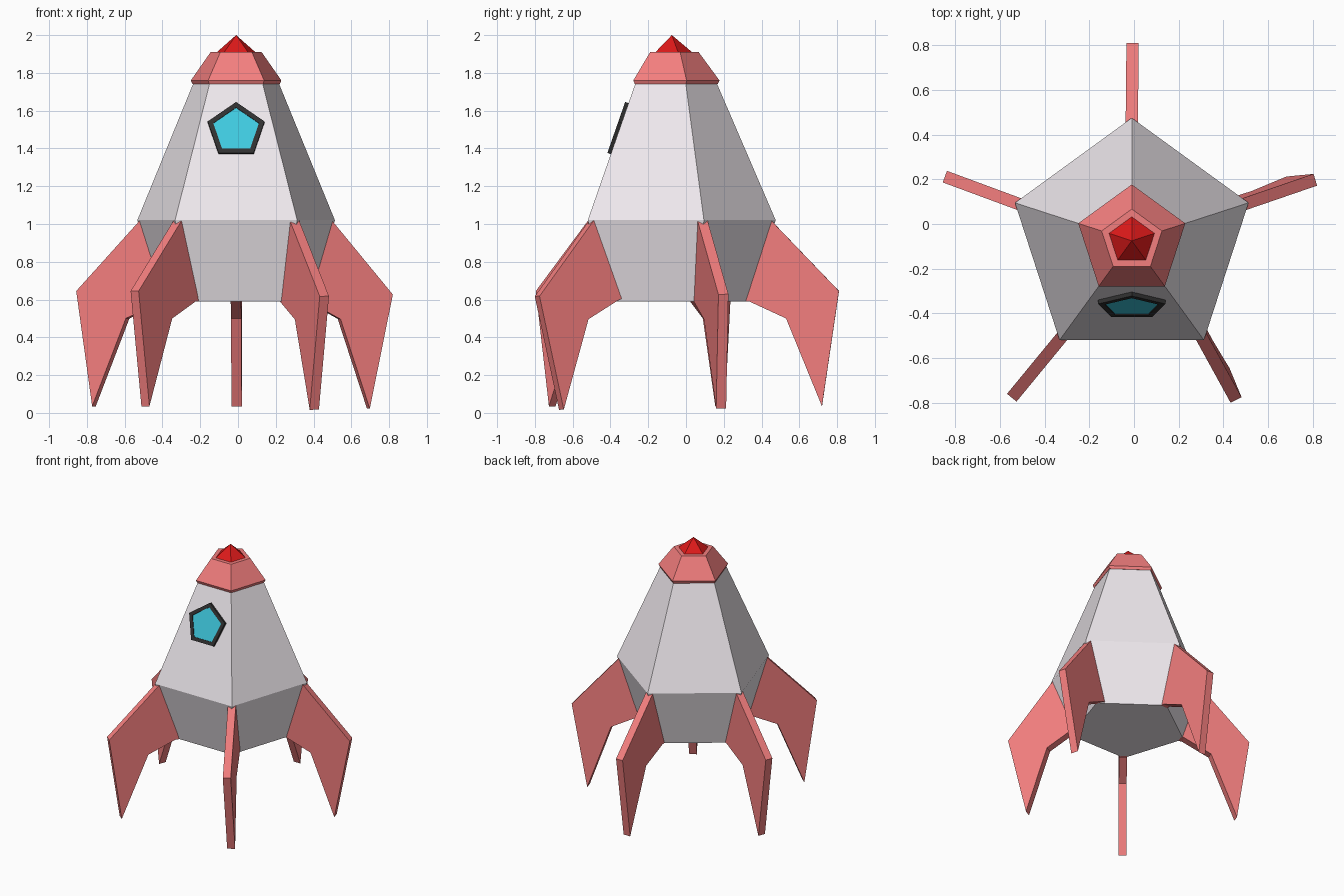
import bpy, bmesh, math
from mathutils import Matrix, Vector

if "Cube" in bpy.data.objects:
    bpy.data.objects.remove(bpy.data.objects["Cube"])

AXIS = Matrix.Translation((-0.01, -0.075, 0))   # hull axis sits slightly off centre


def material(name, rgb):
    m = bpy.data.materials.new(name)
    m.diffuse_color = (*rgb, 1)
    m.use_nodes = True
    m.node_tree.nodes["Principled BSDF"].inputs["Base Color"].default_value = m.diffuse_color
    return m


WHITE = material("white", (0.87, 0.82, 0.86))
PINK = material("coral", (0.9, 0.21, 0.21))
RED = material("red", (0.72, 0.01, 0.01))
DARK = material("dark", (0.03, 0.03, 0.03))
CYAN = material("cyan", (0.05, 0.6, 0.75))


def finish(bm, name, mat, matrix):
    bmesh.ops.recalc_face_normals(bm, faces=bm.faces)
    me = bpy.data.meshes.new(name)
    bm.to_mesh(me)
    bm.free()
    me.materials.append(mat)
    me.transform(matrix)
    ob = bpy.data.objects.new(name, me)
    bpy.context.collection.objects.link(ob)
    return ob


def penta_loft(name, rings, mat, matrix=AXIS, closed=False):
    """Five-sided loft through (radius, height) rings, one corner towards +y.
    Open lofts are capped; closed ones join the last ring to the first."""
    bm = bmesh.new()
    loops = [[bm.verts.new((r * math.cos(a), r * math.sin(a), z))
              for a in (math.radians(90 + 72 * i) for i in range(5))]
             for r, z in rings]
    pairs = list(zip(loops, loops[1:]))
    if closed:
        pairs.append((loops[-1], loops[0]))
    for lo, hi in pairs:
        for i in range(5):
            j = (i + 1) % 5
            bm.faces.new((lo[i], lo[j], hi[j], hi[i]))
    if not closed:
        bm.faces.new(loops[0])
        bm.faces.new(loops[-1])
    bmesh.ops.remove_doubles(bm, verts=bm.verts, dist=1e-5)
    return finish(bm, name, mat, matrix)


# Hull, cap and nose tip
penta_loft("hull", [(0.41, 0.59), (0.55, 1.02), (0.238, 1.745)], WHITE)
penta_loft("cap", [(0.242, 1.74), (0.252, 1.76), (0.142, 1.91), (0.105, 1.91)], PINK)

bm = bmesh.new()
bmesh.ops.create_cone(bm, cap_ends=True, segments=5, radius1=0.107, radius2=0, depth=0.09)
top = max(bm.verts, key=lambda v: v.co.z)
corner = next(v for v in bm.verts if v is not top)
turn = math.pi / 2 - math.atan2(corner.co.y, corner.co.x)
finish(bm, "nose_tip", RED,
       AXIS @ Matrix.Translation((0, 0, 1.955)) @ Matrix.Rotation(turn, 4, 'Z'))

# Porthole lying on the sloping front face
slope = math.atan2((0.55 - 0.238) * math.cos(math.pi / 5), 0.725)
port = Matrix.Translation((-0.01, -0.357, 1.491)) @ Matrix.Rotation(math.pi / 2 - slope, 4, 'X')
penta_loft("window_frame", [(0.158, -0.004), (0.158, 0.018), (0.127, 0.018), (0.127, -0.004)],
           DARK, port, closed=True)
penta_loft("window_glass", [(0.13, -0.004), (0.13, 0.013)], CYAN, port)

# Fins: outline relative to the upper hull corner (outwards, up)
OUTLINE = [(-0.03, 0), (0, 0), (0.36, -0.375), (0.27, -0.985), (0.08, -0.52),
           (-0.115, -0.43), (-0.14, -0.43)]
THICK = 0.055


def fin(name, angle, yaw, pitch, roll):
    bm = bmesh.new()
    face = bm.faces.new([bm.verts.new((x, -THICK / 2, z)) for x, z in OUTLINE])
    ext = bmesh.ops.extrude_face_region(bm, geom=[face])
    bmesh.ops.translate(bm, vec=(0, THICK, 0),
                        verts=[g for g in ext["geom"] if isinstance(g, bmesh.types.BMVert)])
    lean = (Matrix.Rotation(yaw, 4, 'Z') @ Matrix.Rotation(roll, 4, 'X')
            @ Matrix.Rotation(pitch, 4, 'Y'))
    place = AXIS @ Matrix.Rotation(math.radians(angle), 4, 'Z') @ Matrix.Translation((0.525, 0, 1.02))
    finish(bm, name, PINK, place @ lean)


# Each fin is set with its own slight lean
fin("back_fin", 90, -0.01, 0.0, 0.0)
fin("left_fin", 162, -0.04, 0.0, 0.0)
fin("front_left_fin", 234, -0.06, 0.0, 0.0)
fin("front_right_fin", 306, -0.15, 0.08, 0.02)
fin("right_fin", 18, -0.027, 0.05, 0.038)
